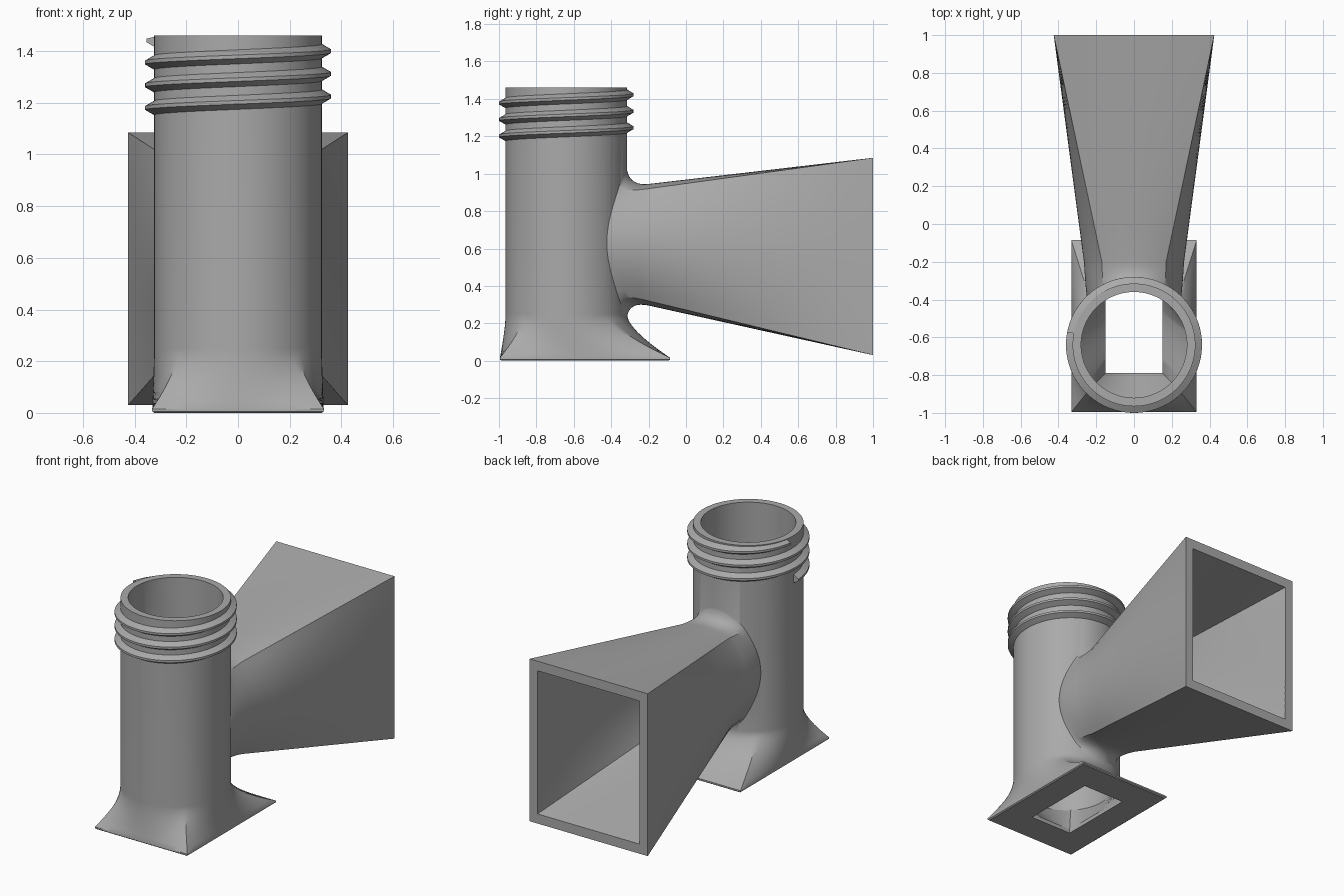
import bpy, bmesh, math
from mathutils import Vector

if "Cube" in bpy.data.objects:
    bpy.data.objects.remove(bpy.data.objects["Cube"], do_unlink=True)

# Shared dimensions
AXIS_Y = -0.64      # tube axis
R_OUT, R_IN = 0.325, 0.28
HEIGHT = 1.46
SEG = 96
NECK_Y = -0.2       # where the horn starts to flare into the tube

grey = bpy.data.materials.new("plain_grey")
grey.use_nodes = True
colour = (0.4, 0.4, 0.4, 1)
grey.diffuse_color = colour
grey.node_tree.nodes["Principled BSDF"].inputs["Base Color"].default_value = colour

# Matching points on a unit circle and a unit square
ROUND = [(math.cos(2 * math.pi * i / SEG), math.sin(2 * math.pi * i / SEG)) for i in range(SEG)]
SQUARE = [(c / max(abs(c), abs(s)), s / max(abs(c), abs(s))) for c, s in ROUND]


def loft(name, rings):
    """Closed skin through a list of equal-length rings, capped at both ends."""
    bm = bmesh.new()
    loops = [[bm.verts.new(p) for p in ring] for ring in rings]
    n = len(loops[0])
    for a, b in zip(loops, loops[1:]):
        for i in range(n):
            j = (i + 1) % n
            bm.faces.new((a[i], a[j], b[j], b[i]))
    bm.faces.new(loops[0])
    bm.faces.new(loops[-1])
    bmesh.ops.recalc_face_normals(bm, faces=bm.faces[:])
    mesh = bpy.data.meshes.new(name)
    bm.to_mesh(mesh)
    bm.free()
    mesh.materials.append(grey)
    obj = bpy.data.objects.new(name, mesh)
    bpy.context.collection.objects.link(obj)
    return obj


def circle(r, z):
    return [Vector((r * c, AXIS_Y + r * s, z)) for c, s in ROUND]


def rect(hx, hy, cy, z):
    return [Vector((hx * u, cy + hy * v, z)) for u, v in SQUARE]


def horn_ring(y, cz, corner, bulge=(0, 0)):
    """Rectangle across y whose four sides bow outwards by bulge."""
    ring = []
    for u, v in SQUARE:
        x, z = u * corner[0], v * corner[1]
        if abs(u) > 0.9999:
            x += u * bulge[0] * (1 - v * v)
        if abs(v) > 0.9999:
            z += v * bulge[1] * (1 - u * u)
        ring.append(Vector((x, y, cz + z)))
    return ring


def blend(a, b, t):
    return [p.lerp(q, t) for p, q in zip(a, b)]


def curve_blend(a, mid, b, steps):
    """Rings along a quadratic curve from a to b, without the first one."""
    return [blend(blend(a, mid, i / steps), blend(mid, b, i / steps), i / steps)
            for i in range(1, steps + 1)]


def combine(target, other, operation):
    mod = target.modifiers.new(operation.lower(), "BOOLEAN")
    mod.operation = operation
    mod.solver = "EXACT"
    mod.object = other
    activate(target)
    bpy.ops.object.modifier_apply(modifier=mod.name)
    bpy.data.objects.remove(other, do_unlink=True)


def activate(obj):
    bpy.ops.object.select_all(action="DESELECT")
    obj.select_set(True)
    bpy.context.view_layer.objects.active = obj


# Tube with a rectangular foot that sweeps up into the round wall
FOOT_Y, FOOT_HX, FOOT_HY = -0.54, 0.332, 0.455
foot = rect(FOOT_HX, FOOT_HY, FOOT_Y, 0.016)
rings = [rect(FOOT_HX - 0.008, FOOT_HY - 0.008, FOOT_Y, 0),
         rect(FOOT_HX, FOOT_HY, FOOT_Y, 0.006), foot]
rings += curve_blend(foot, circle(R_OUT, 0.17), circle(R_OUT, 0.25), 12)
rings.append(circle(R_OUT, HEIGHT))
body = loft("tube_and_horn", rings)

# Horn: rectangular mouth narrowing to a bowed neck, then a fillet onto the tube
mouth = horn_ring(1.0, 0.5575, (0.425, 0.5275))
neck = horn_ring(NECK_Y, 0.62, (0.17, 0.30), (0.095, 0.025))
seat = horn_ring(0, 0.63, (0.16, 0.31), (0.08, 0.12))
for p in seat:
    p.y = AXIS_Y + math.sqrt((R_OUT - 0.004) ** 2 - p.x ** 2)
control = []
for m, n, s in zip(mouth, neck, seat):
    reach = (NECK_Y - s.y) / (1.0 - NECK_Y)
    # keep the side walls straight, turn the top and bottom sharply
    control.append(Vector(((n.x + s.x) / 2, s.y + 0.3 * abs(s.x) * (NECK_Y - s.y),
                           n.z + (n.z - m.z) * reach)))
rings = [blend(mouth, neck, i / 8) for i in range(9)]
rings += curve_blend(neck, control, seat, 10)
rings.append([Vector((p.x, AXIS_Y, p.z)) for p in seat])
horn = loft("horn", rings)
combine(body, horn, "UNION")

# Hollow of the tube: rectangular port in the foot opening into a round bore
port = (0.15, 0.25, FOOT_Y)
bore = loft("bore_cutter", [rect(*port, -0.02), rect(*port, 0.025),
                            circle(R_IN, 0.2), circle(R_IN, HEIGHT + 0.02)])
bore.hide_render = True
combine(body, bore, "DIFFERENCE")

# Hollow of the horn
inner_mouth = horn_ring(1.0, 0.5575, (0.367, 0.465))
inner_neck = horn_ring(NECK_Y, 0.62, (0.135, 0.255), (0.08, 0.025))
rings = [blend(inner_mouth, inner_neck, t / 8) for t in (-0.1, *range(1, 9))]
rings.append([Vector((p.x * 0.9, AXIS_Y, p.z)) for p in inner_neck])
hollow = loft("horn_cutter", rings)
hollow.hide_render = True
combine(body, hollow, "DIFFERENCE")

# Screw thread: a trapezoid swept up a right-handed helix
TURNS, PITCH, START = 2.97, 0.088, 1.18
profile = [(0.31, -0.036), (0.36, -0.007), (0.36, 0.007), (0.31, 0.036)]
rings = []
steps = 210
for i in range(steps + 1):
    turn = TURNS * i / steps
    a = math.pi + 2 * math.pi * turn
    rings.append([Vector((r * math.cos(a), AXIS_Y + r * math.sin(a),
                          min(START + PITCH * turn + dz, HEIGHT)))
                  for r, dz in profile])
thread = loft("screw_thread", rings)

for obj in (body, thread):
    activate(obj)
    bpy.ops.object.shade_smooth_by_angle(angle=math.radians(30))
